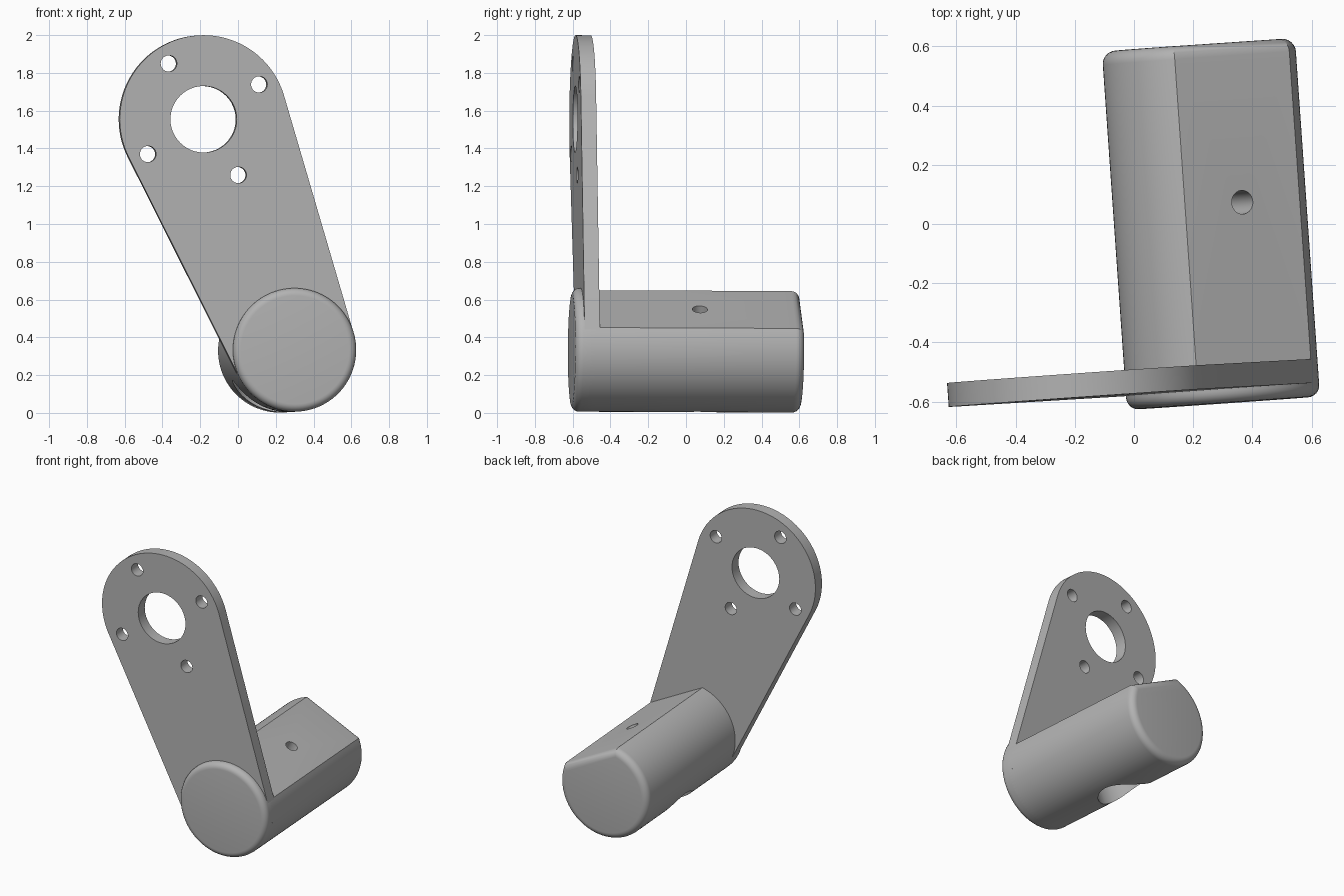
import bpy, bmesh
from math import sin, cos, pi, radians, acos, atan2, hypot
from mathutils import Matrix, Vector

cube = bpy.data.objects.get("Cube")
if cube:
    bpy.data.objects.remove(cube, do_unlink=True)

grey = bpy.data.materials.new("plain grey")
grey.use_nodes = True
colour = (0.45, 0.45, 0.45, 1)
grey.diffuse_color = colour
grey.node_tree.nodes["Principled BSDF"].inputs["Base Color"].default_value = colour

R = 0.327                          # barrel radius
BACK, FRONT = 0.607, -0.607        # barrel ends
PLATE_FRONT, PLATE_BACK = -0.56, -0.479
TOP, TOP_R = Vector((-0.482, 1.221)), 0.445
FLAT_TILT, FLAT_DIST = radians(27), 0.244

# The whole part is turned slightly about its barrel
PLACE = (Matrix.Translation((0.26, 0, 0.331)) @ Matrix.Rotation(radians(4), 4, 'Z')
         @ Matrix.Rotation(radians(-0.25), 4, 'X'))


def arc(cx, cz, r, a0, a1, n):
    return [(cx + r * cos(a0 + (a1 - a0) * i / n), cz + r * sin(a0 + (a1 - a0) * i / n))
            for i in range(n + 1)]


def circle(cx, cz, r, n=96):
    return arc(cx, cz, r, 0, 2 * pi, n)[:-1]


def prism(name, outline, y0, y1, round_y=None, fillet=0.0, matrix=PLACE):
    """Extrude an x-z outline along y, optionally rounding the rim at round_y."""
    bm = bmesh.new()
    face = bm.faces.new([bm.verts.new((x, y0, z)) for x, z in outline])
    ext = bmesh.ops.extrude_face_region(bm, geom=[face])
    for v in ext["geom"]:
        if isinstance(v, bmesh.types.BMVert):
            v.co.y = y1
    if round_y is not None:
        rim = [e for e in bm.edges if all(abs(v.co.y - round_y) < 1e-5 for v in e.verts)]
        bmesh.ops.bevel(bm, geom=rim, offset=fillet, segments=6, profile=0.5,
                        affect='EDGES', clamp_overlap=False)
    bmesh.ops.recalc_face_normals(bm, faces=bm.faces)
    mesh = bpy.data.meshes.new(name)
    bm.to_mesh(mesh)
    bm.free()
    mesh.materials.append(grey)
    obj = bpy.data.objects.new(name, mesh)
    bpy.context.collection.objects.link(obj)
    obj.matrix_world = matrix
    return obj


def activate(obj):
    bpy.ops.object.select_all(action='DESELECT')
    obj.select_set(True)
    bpy.context.view_layer.objects.active = obj


def drill(obj, cutter):
    cutter.hide_render = True
    bpy.context.view_layer.update()
    mod = obj.modifiers.new("hole", 'BOOLEAN')
    mod.operation, mod.solver, mod.object = 'DIFFERENCE', 'EXACT', cutter
    activate(obj)
    bpy.ops.object.modifier_apply(modifier=mod.name)
    bpy.data.objects.remove(cutter, do_unlink=True)


# Barrel with one flattened side
normal = pi / 2 - FLAT_TILT
half = acos(FLAT_DIST / R)
barrel = prism("barrel", arc(0, 0, R, normal + half, normal - half + 2 * pi, 80),
               PLATE_FRONT + 0.03, BACK, BACK, 0.045)

# Round end cap in front of the plate
cap = prism("end_cap", circle(0, 0, R), FRONT, PLATE_BACK - 0.02, FRONT, 0.04)

# Tapered arm plate: two arcs joined by their common tangents
axis = atan2(TOP.y, TOP.x)
swing = acos((R - TOP_R) / hypot(*TOP))
outline = (arc(TOP.x, TOP.y, TOP_R, axis - swing, axis + swing, 72)
           + arc(0, 0, R - 0.0005, axis + swing, axis - swing + 2 * pi, 48))
arm = prism("arm_plate", outline, PLATE_FRONT, PLATE_BACK)

# Shaft hole and four screw holes in the arm
holes = [(TOP.x, TOP.y, 0.176)]
for k in range(4):
    a = radians(32 + 90 * k)
    holes.append((TOP.x + 0.348 * cos(a), TOP.y + 0.348 * sin(a), 0.043))
for x, z, r in holes:
    drill(arm, prism("hole_cutter", circle(x, z, r, 48), PLATE_FRONT - 0.1, PLATE_BACK + 0.1))

# Screw hole through the flat, with a wide counterbore from the opposite side
across = (PLACE @ Matrix.Translation((0, 0.065, 0)) @ Matrix.Rotation(FLAT_TILT, 4, 'Y')
          @ Matrix.Rotation(pi / 2, 4, 'X'))
drill(barrel, prism("bore_cutter", circle(0, 0, 0.182, 64), -0.5, 0.06, matrix=across))
drill(barrel, prism("screw_cutter", circle(0, 0, 0.04, 40), -0.1, 0.5, matrix=across))

for part in (barrel, cap, arm):
    activate(part)
    bpy.ops.object.shade_smooth_by_angle(angle=radians(30))
